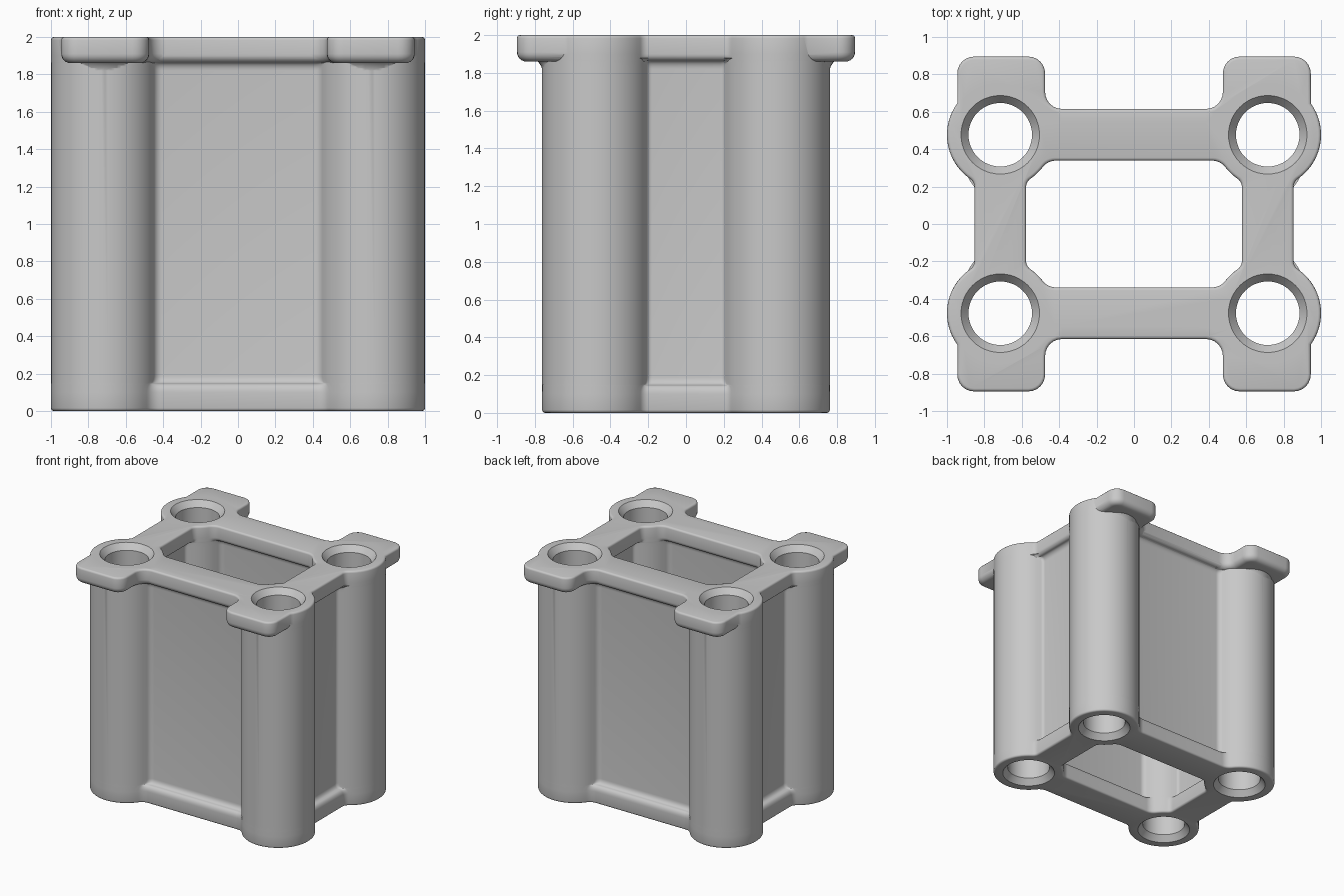
import bpy, bmesh
from math import sin, cos, pi, atan2, sqrt

CX, CY, R = 0.715, 0.477, 0.285      # column centres and radius
FLANGE, WALL = 0.138, 0.075          # half widths of rim and of thin wall
TOP = 2.0

if "Cube" in bpy.data.objects:
    bpy.data.objects.remove(bpy.data.objects["Cube"], do_unlink=True)

grey = bpy.data.materials.new("light grey")
grey.use_nodes = True
colour = (0.58, 0.58, 0.58, 1)
grey.diffuse_color = colour
bsdf = grey.node_tree.nodes["Principled BSDF"]
bsdf.inputs["Base Color"].default_value = colour
bsdf.inputs["Roughness"].default_value = 0.6


def arc(cx, cy, rx, ry, a0, a1, n):
    """Points along an elliptical arc."""
    angles = [a0 + (a1 - a0) * i / n for i in range(n + 1)]
    return [(cx + rx * cos(a), cy + ry * sin(a)) for a in angles]


def loft(name, levels):
    """Closed solid through a stack of (z, outline) levels."""
    bm = bmesh.new()
    rings = [[bm.verts.new((x, y, z)) for x, y in pts] for z, pts in levels]
    for low, high in zip(rings, rings[1:]):
        for i in range(len(low)):
            j = (i + 1) % len(low)
            bm.faces.new((low[i], low[j], high[j], high[i]))
    bm.faces.new(rings[0])
    bm.faces.new(rings[-1])
    bmesh.ops.recalc_face_normals(bm, faces=bm.faces)
    mesh = bpy.data.meshes.new(name)
    bm.to_mesh(mesh)
    bm.free()
    mesh.materials.append(grey)
    obj = bpy.data.objects.new(name, mesh)
    bpy.context.collection.objects.link(obj)
    return obj


def frame_outline(w, e, s):
    """Columns joined by bars of half width w, inset by e; s=1 outside, s=-1 inside."""
    f, g = 0.65 * w, 0.4 * w         # fillets on the long and short bars
    w, r = w - e, R - e
    t = sqrt((r + f) ** 2 - (w + f) ** 2)
    u = sqrt((r + g) ** 2 - (w + g) ** 2)
    p, q = s * (w + f), s * (w + g)
    quarter = arc(CX - t, CY + p, f, f, -s * pi / 2, atan2(-p, t), 6)
    quarter += arc(CX, CY, r, r, atan2(p, -t), atan2(-u, q), 32 if s > 0 else 6)[1:-1]
    quarter += arc(CX + q, CY - u, g, g, atan2(u, -q), pi if s > 0 else 0, 6)
    back = quarter[::-1]
    return (quarter + [(x, -y) for x, y in back]
            + [(-x, -y) for x, y in quarter] + [(-x, y) for x, y in back])


def flange_steps(z_edge, z_mid, z_wall, n=6):
    """Rounded lip followed by a fillet, from flange width down to wall width."""
    half = (FLANGE - WALL) / 2
    steps = []
    for i in range(n + 1):
        a = pi / 2 * i / n
        steps.append((z_edge + (z_mid - z_edge) * sin(a), FLANGE - half * (1 - cos(a)), 0))
    for i in range(1, n + 1):
        a = pi / 2 * i / n
        steps.append((z_mid + (z_wall - z_mid) * (1 - cos(a)), WALL + half * (1 - sin(a)), 0))
    return steps


# Vertical profile: (height, bar half width, edge inset)
EDGE = 0.016
rim = [(EDGE * (1 - sin(a)), FLANGE, EDGE * (1 - cos(a)))
       for a in (pi / 2, pi / 3, pi / 6, 0)]
profile = rim + flange_steps(0.1, 0.147, 0.19)
profile += flange_steps(1.9, 1.865, 1.82)[::-1]
profile += [(TOP - z, w, e) for z, w, e in rim[::-1]]

body = loft("column_block", [(z, frame_outline(w, e, 1)) for z, w, e in profile])
ends = [(-0.1, FLANGE, EDGE)], [(TOP + 0.1, FLANGE, EDGE)]
void = loft("centre_opening",
            [(z, frame_outline(w, e, -1)) for z, w, e in ends[0] + profile + ends[1]])


def tab_outline(e):
    """Rounded tab with a concave flare onto the long bar."""
    c, x0, x1, y1 = 0.09, 0.475, 0.945, 0.895
    pts = arc(x0 - c, CY + FLANGE + c, c + e, c + e, -pi / 2, 0, 6)
    pts += arc(x0 + c, y1 - c, c - e, c - e, pi, pi / 2, 6)
    pts += arc(x1 - c, y1 - c, c - e, c - e, pi / 2, 0, 6)
    return pts + [(x1 - e, CY + 0.03), (x0 - c, CY + 0.07)]


# Tab edges: large round below, small round above
tab_levels = []
for i in range(7):
    a = pi / 2 * i / 6
    tab_levels.append((1.86 + 0.05 * (1 - cos(a)), 0.05 * (1 - sin(a))))
for i in range(4):
    a = pi / 6 * i
    tab_levels.append((TOP - EDGE + EDGE * sin(a), EDGE * (1 - cos(a))))

# Fillet under each tab, growing out of the column
gusset_levels = [(1.79 + 0.09 * sin(a), 0.28 + 0.075 * (1 - cos(a)))
                 for a in (pi / 12 * i for i in range(7))]

unions, cuts = [], [void]
for sx in (1, -1):
    for sy in (1, -1):
        def place(pts):
            return [(sx * x, sy * y) for x, y in pts]
        unions.append(loft("tab", [(z, place(tab_outline(e))) for z, e in tab_levels]))
        unions.append(loft("tab_gusset", [
            (z, place(arc(CX, CY, 0.225, ry, 0, 2 * pi, 40)[:-1])) for z, ry in gusset_levels]))
        # Through bore with a chamfer at both ends
        bore = [(-0.05, 0.25), (0.05, 0.17), (TOP - 0.05, 0.17), (TOP + 0.05, 0.25)]
        cuts.append(loft("bore", [
            (z, place(arc(CX, CY, r, r, 0, 2 * pi, 48)[:-1])) for z, r in bore]))

# Combine everything into one casting
for parts, operation in ((unions, "UNION"), (cuts, "DIFFERENCE")):
    for part in parts:
        part.hide_render = True
        mod = body.modifiers.new(part.name, "BOOLEAN")
        mod.operation, mod.object, mod.solver = operation, part, "EXACT"

bpy.context.view_layer.update()
bpy.ops.object.select_all(action="DESELECT")
body.select_set(True)
bpy.context.view_layer.objects.active = body
for mod in list(body.modifiers):
    bpy.ops.object.modifier_apply(modifier=mod.name)
for part in unions + cuts:
    bpy.data.objects.remove(part, do_unlink=True)
bpy.ops.object.shade_smooth_by_angle(angle=0.6)
